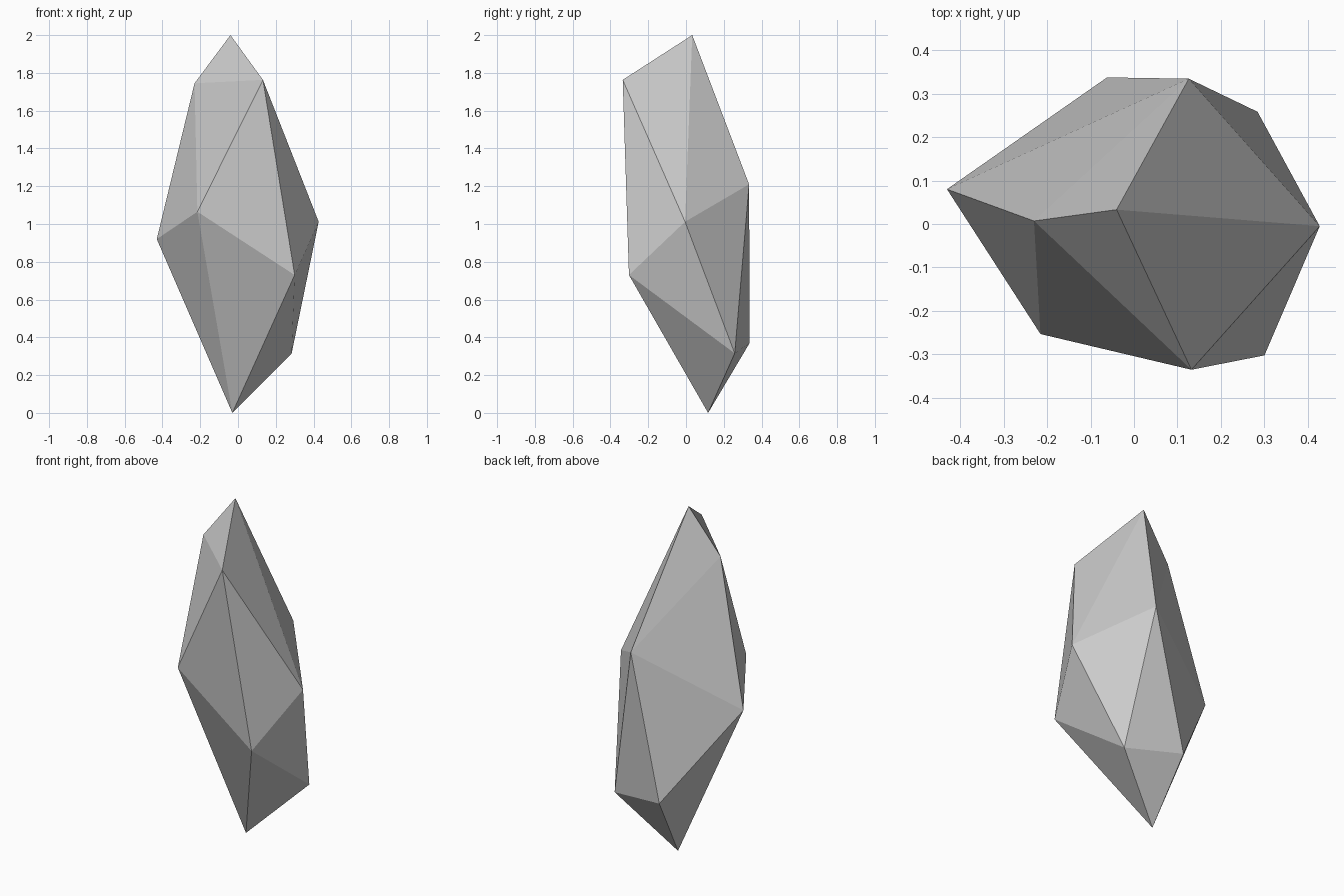
import bpy
import bmesh

if "Cube" in bpy.data.objects:
    bpy.data.objects.remove(bpy.data.objects["Cube"])

# Corner points of the faceted stone, from tip to base
corners = [
    (-0.04, 0.033, 2.0),                                                  # tip
    (-0.23, 0.007, 1.745), (0.132, -0.335, 1.763),                        # shoulder
    (0.126, 0.334, 1.21), (-0.215, -0.253, 1.065), (0.427, -0.005, 1.012),
    (-0.43, 0.08, 0.92), (0.30, -0.302, 0.73),                            # waist
    (-0.062, 0.337, 0.37), (0.284, 0.258, 0.315),                         # lower back
    (-0.03, 0.117, 0.0),                                                  # base point
]

# Stone: flat facets stretched over the corners
bm = bmesh.new()
for c in corners:
    bm.verts.new(c)
bmesh.ops.convex_hull(bm, input=bm.verts[:])
bmesh.ops.recalc_face_normals(bm, faces=bm.faces[:])
mesh = bpy.data.meshes.new("crystal_stone")
bm.to_mesh(mesh)
bm.free()
bpy.context.collection.objects.link(bpy.data.objects.new("crystal_stone", mesh))
